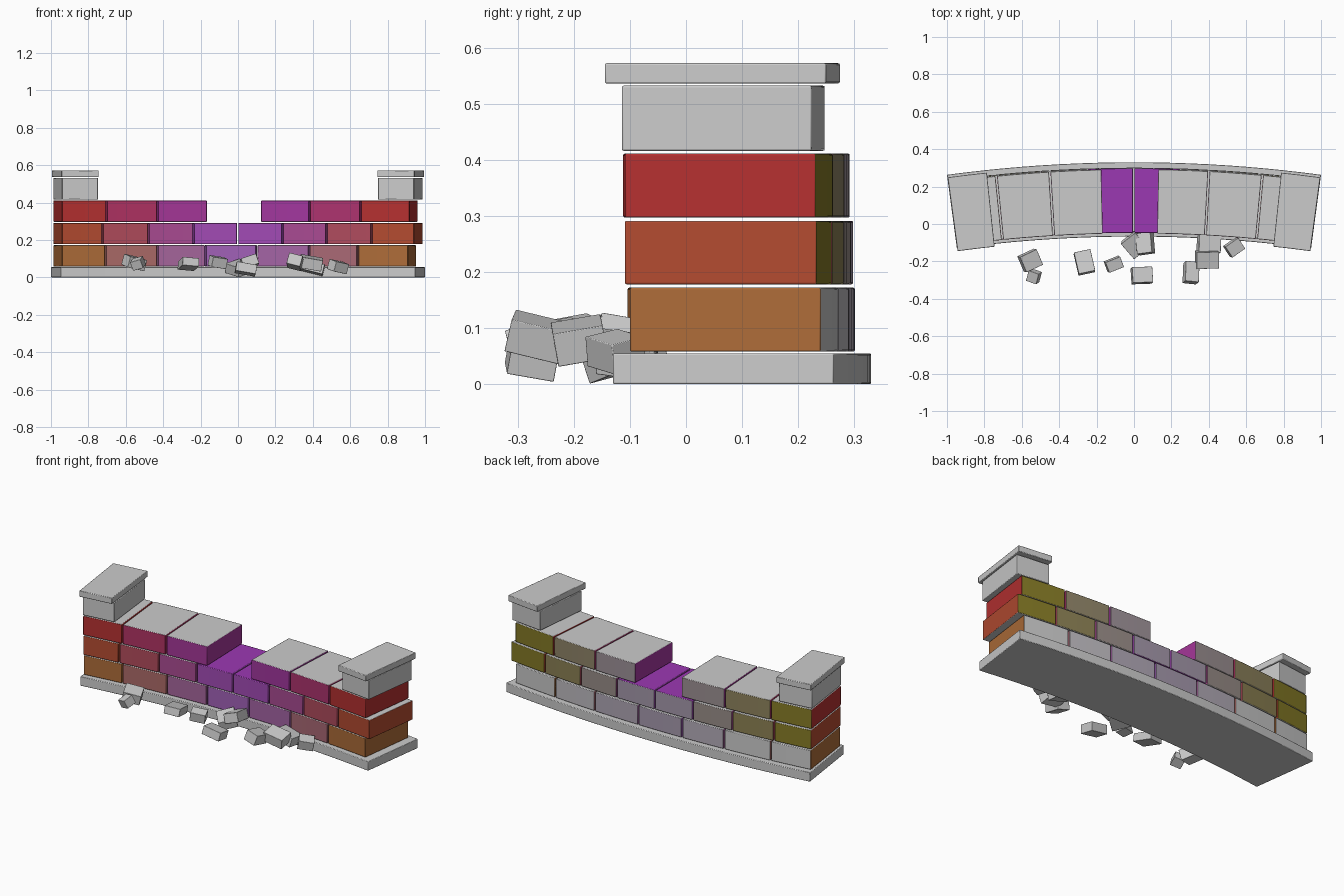
import bpy, bmesh
from math import asin, sin, cos, radians
from mathutils import Vector

if "Cube" in bpy.data.objects:
    bpy.data.objects.remove(bpy.data.objects["Cube"])

CY = -7.17  # y of the centre of the wall's plan arc


def mat(name, col):
    m = bpy.data.materials.new(name)
    m.diffuse_color = (*col, 1)
    m.use_nodes = True
    m.node_tree.nodes["Principled BSDF"].inputs["Base Color"].default_value = m.diffuse_color
    return m


def mix(a, b, t):
    return [p + (q - p) * t for p, q in zip(a, b)]


def finish(ob, bevel):
    b = ob.modifiers.new("soft_edges", 'BEVEL')
    b.width, b.segments, b.limit_method = bevel, 2, 'ANGLE'
    bpy.ops.object.select_all(action='DESELECT')
    ob.select_set(True)
    bpy.context.view_layer.objects.active = ob
    bpy.ops.object.shade_smooth_by_angle(angle=radians(30))


def sector(name, xa, xb, r0, r1, z0, z1, seg, mats=(), bevel=0.003):
    """Curved block between two radial ends; xa, xb are measured on its front face."""
    ta, tb = asin(xa / r0), asin(xb / r0)
    bm = bmesh.new()
    rings = []
    for i in range(seg + 1):
        t = ta + (tb - ta) * i / seg
        rings.append([bm.verts.new((r * sin(t), CY + r * cos(t), z))
                      for r, z in ((r0, z0), (r1, z0), (r1, z1), (r0, z1))])
    side_slot = (2, 1, 2, 0)  # bottom, back, top, front
    for a, b in zip(rings, rings[1:]):
        for k in range(4):
            f = bm.faces.new((a[k], a[(k + 1) % 4], b[(k + 1) % 4], b[k]))
            f.material_index = side_slot[k] if mats else 0
    bm.faces.new(rings[0])
    bm.faces.new(rings[-1])
    bmesh.ops.recalc_face_normals(bm, faces=bm.faces)
    me = bpy.data.meshes.new(name)
    bm.to_mesh(me)
    bm.free()
    for m in mats:
        me.materials.append(m)
    ob = bpy.data.objects.new(name, me)
    bpy.context.collection.objects.link(ob)
    finish(ob, bevel)


# Foundation slab
sector("foundation", -0.947, 0.947, 7.103, 7.5, 0, 0.055, 20)

# Brick courses: joints, radii, heights, end colour, middle colour, back colour
GREY, PURPLE, OLIVE = (0.6, 0.6, 0.6), (0.33, 0.04, 0.45), (0.24, 0.2, 0.02)
courses = [
    ([-0.945, -0.708, -0.43, -0.174, 0.10, 0.38, 0.64, 0.912], 7.128, 7.471,
     0.058, 0.172, (0.42, 0.15, 0.04), (0.36, 0.12, 0.48), GREY),
    ([-0.945, -0.725, -0.478, -0.238, -0.002, 0.238, 0.473, 0.714, 0.945], 7.123, 7.468,
     0.178, 0.291, (0.45, 0.07, 0.03), (0.36, 0.07, 0.48), OLIVE),
    ([-0.945, -0.703, -0.43, -0.163, 0.12, 0.382, 0.655, 0.92], 7.12, 7.463,
     0.297, 0.411, (0.46, 0.03, 0.03), PURPLE, OLIVE),
]
grey = mat("stone_grey", GREY)
purple = mat("stone_purple", PURPLE)
for row, (xs, r0, r1, z0, z1, end, mid, back) in enumerate(courses, 1):
    for i, (a, b) in enumerate(zip(xs, xs[1:])):
        c = (a + b) / 2
        if row == 3 and abs(c) < 0.1:
            continue  # the missing brick
        t = min(1, max(0, (abs(c) - 0.1) / 0.6))
        front = mat(f"brick_face_{row}_{i}", mix(mid, end, t))
        rear = mat(f"brick_back_{row}_{i}", mix((0.38, 0.32, 0.42), back, t))
        top = purple if row == 2 and abs(c) < 0.2 else grey
        sector(f"brick_{row}_{i + 1}", a + 0.004, b - 0.004, r0, r1, z0, z1, 3,
               (front, rear, top))

# End piers and their caps
for side, s in (("left", -1), ("right", 1)):
    for part, xi, xo, r0, r1, z0, z1 in (("pier", 0.749, 0.941, 7.118, 7.459, 0.416, 0.532),
                                         ("cap", 0.745, 0.943, 7.088, 7.486, 0.536, 0.572)):
        a, b = sorted((s * xi, s * xo))
        sector(f"{side}_{part}", a, b, r0, r1, z0, z1, 2)

# Fallen rubble: position, size, tilt in degrees
rubble = [
    ((-0.555, -0.195, 0.080), (0.10, 0.09, 0.06), (10, 12, 25)),
    ((-0.535, -0.280, 0.075), (0.06, 0.06, 0.05), (20, -15, -20)),
    ((-0.265, -0.205, 0.072), (0.09, 0.12, 0.045), (-12, 5, 12)),
    ((-0.108, -0.215, 0.082), (0.085, 0.06, 0.055), (10, 8, 22)),
    ((0.005, -0.110, 0.050), (0.10, 0.11, 0.055), (12, -14, 38)),
    ((0.060, -0.105, 0.080), (0.085, 0.11, 0.055), (-10, -18, 8)),
    ((0.042, -0.275, 0.045), (0.11, 0.085, 0.05), (-10, 10, 2)),
    ((0.305, -0.260, 0.083), (0.075, 0.11, 0.06), (-14, 14, -6)),
    ((0.390, -0.190, 0.078), (0.12, 0.09, 0.06), (10, 10, 2)),
    ((0.400, -0.105, 0.052), (0.12, 0.10, 0.055), (-8, 14, -3)),
    ((0.535, -0.125, 0.058), (0.085, 0.07, 0.055), (12, 10, 35)),
]
for i, (loc, size, rot) in enumerate(rubble, 1):
    bpy.ops.mesh.primitive_cube_add(size=1, location=loc, rotation=[radians(r) for r in rot])
    ob = bpy.context.object
    ob.name = f"rubble_{i}"
    for v in ob.data.vertices:
        v.co = Vector([p * q for p, q in zip(v.co, size)])
    finish(ob, 0.0015)
